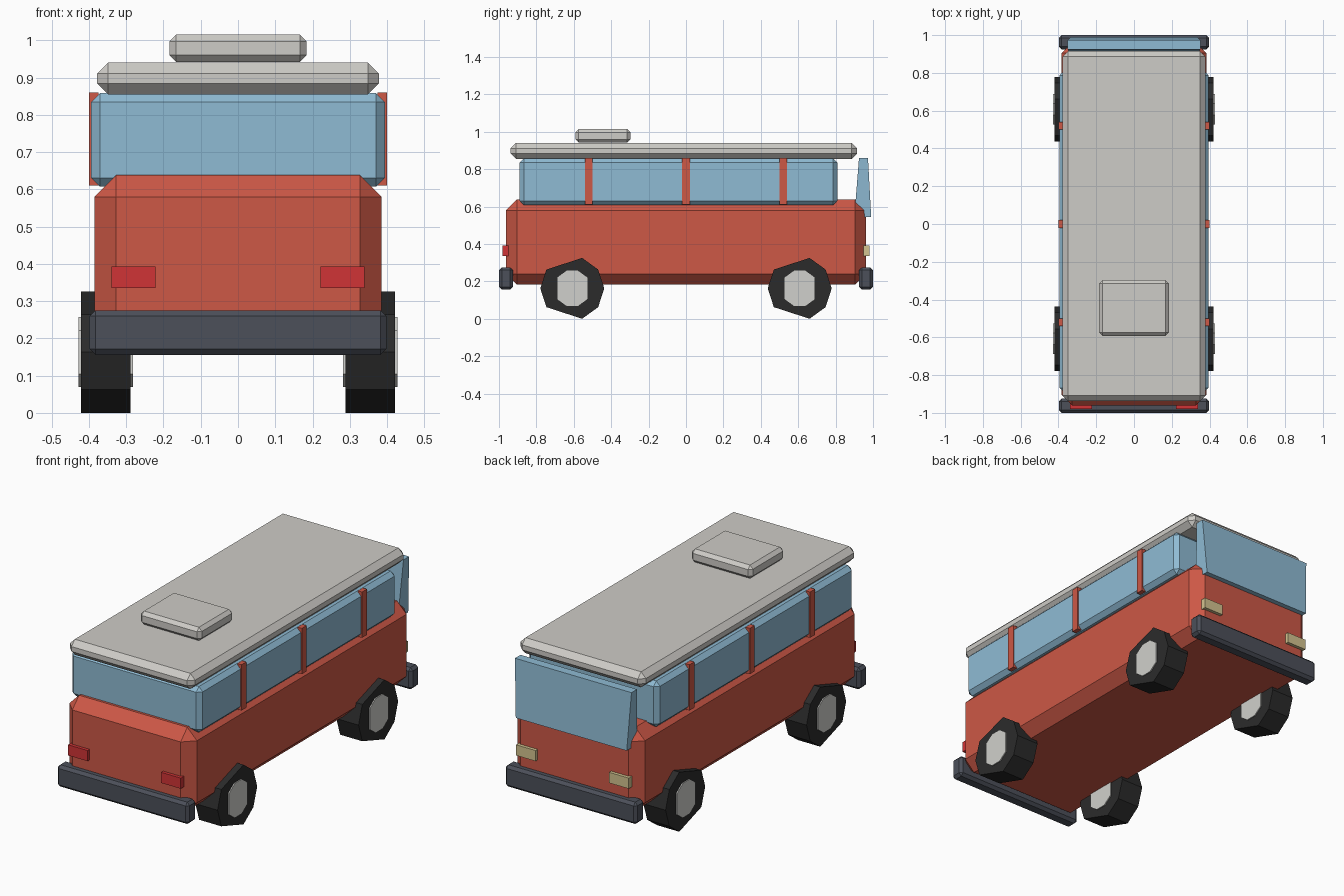
import bpy, bmesh, math
from mathutils import Matrix

if "Cube" in bpy.data.objects:
    bpy.data.objects.remove(bpy.data.objects["Cube"])


def mat(name, r, g, b):
    """Flat material from 0-255 display colour, stored linear."""
    lin = [((c / 255 + 0.055) / 1.055) ** 2.4 for c in (r, g, b)]
    m = bpy.data.materials.new(name)
    m.diffuse_color = (*lin, 1)
    m.use_nodes = True
    m.node_tree.nodes["Principled BSDF"].inputs["Base Color"].default_value = m.diffuse_color
    return m


RED = mat("body red", 205, 88, 70)
GLASS = mat("window blue", 143, 187, 212)
ROOF = mat("roof grey", 206, 204, 199)
TRIM = mat("bumper slate", 76, 80, 90)
TYRE = mat("tyre black", 43, 43, 43)
HUB = mat("hub grey", 208, 208, 204)
TAIL = mat("tail light red", 208, 52, 54)
HEAD = mat("headlight cream", 212, 196, 144)


def finish(bm, name, material):
    bmesh.ops.recalc_face_normals(bm, faces=bm.faces)
    me = bpy.data.meshes.new(name)
    bm.to_mesh(me)
    bm.free()
    me.materials.append(material)
    ob = bpy.data.objects.new(name, me)
    bpy.context.collection.objects.link(ob)
    return ob


def box(name, material, x, y, z, chamfer=0):
    """Box from (min, max) ranges with single-segment chamfered edges."""
    bm = bmesh.new()
    bmesh.ops.create_cube(bm, size=1)
    for v in bm.verts:
        for i, (lo, hi) in enumerate((x, y, z)):
            v.co[i] = lo if v.co[i] < 0 else hi
    if chamfer:
        bmesh.ops.bevel(bm, geom=bm.edges[:], offset=chamfer, segments=1,
                        affect='EDGES', profile=0.5)
    return finish(bm, name, material)


def disc(name, material, radius, width, loc):
    """Ten-sided cylinder along x, flat side down."""
    bm = bmesh.new()
    bmesh.ops.create_cone(bm, cap_ends=True, segments=10, radius1=radius,
                          radius2=radius, depth=width)
    for v in bm.verts:
        a = round(math.atan2(v.co.y, v.co.x) / (math.pi / 5)) * math.pi / 5
        v.co.x, v.co.y = radius * math.cos(a), radius * math.sin(a)
    # local x -> y, local y -> z, local z -> x
    rot = Matrix(((0, 0, 1, 0), (1, 0, 0, 0), (0, 1, 0, 0), (0, 0, 0, 1)))
    bm.transform(Matrix.Translation(loc) @ rot)
    return finish(bm, name, material)


# Main shell
box("body", RED, (-.385, .385), (-.962, .962), (.183, .638), .058)
box("window_band", GLASS, (-.394, .394), (-.89, .81), (.608, .858), .023)
box("roof", ROOF, (-.378, .378), (-.938, .915), (.855, .94), .029)
box("roof_vent", ROOF, (-.184, .184), (-.592, -.297), (.942, 1.015), .018)

# Tapered windscreen slab
screen = box("windscreen", GLASS, (-.335, .335), (.90, .99), (.545, .86))
for v in screen.data.vertices:
    if v.co.z > .7:
        v.co.x = math.copysign(.352, v.co.x)
        v.co.y = .925 if v.co.y < .945 else .973

# Window pillars, lights and wheels on both sides
for s, side in ((-1, "left"), (1, "right")):
    for i, y in enumerate((-.52, 0, .52)):
        box(f"pillar_{side}_{i + 1}", RED, sorted((s * .375, s * .40)),
            (y - .021, y + .021), (.61, .86))
    lx = sorted((s * .222, s * .34))
    box(f"tail_light_{side}", TAIL, lx, (-.98, -.95), (.335, .393))
    box(f"headlight_{side}", HEAD, lx, (.95, .98), (.335, .393))
    for end, y in (("front", -.608), ("rear", .608)):
        loc = (s * .355, y, .163)
        disc(f"tyre_{end}_{side}", TYRE, .171, .134, loc)
        disc(f"hub_{end}_{side}", HUB, .099, .146, loc)

# Bumpers
for end, y in (("front", (-1, -.925)), ("rear", (.925, 1))):
    box(f"bumper_{end}", TRIM, (-.398, .398), y, (.156, .275), .015)
